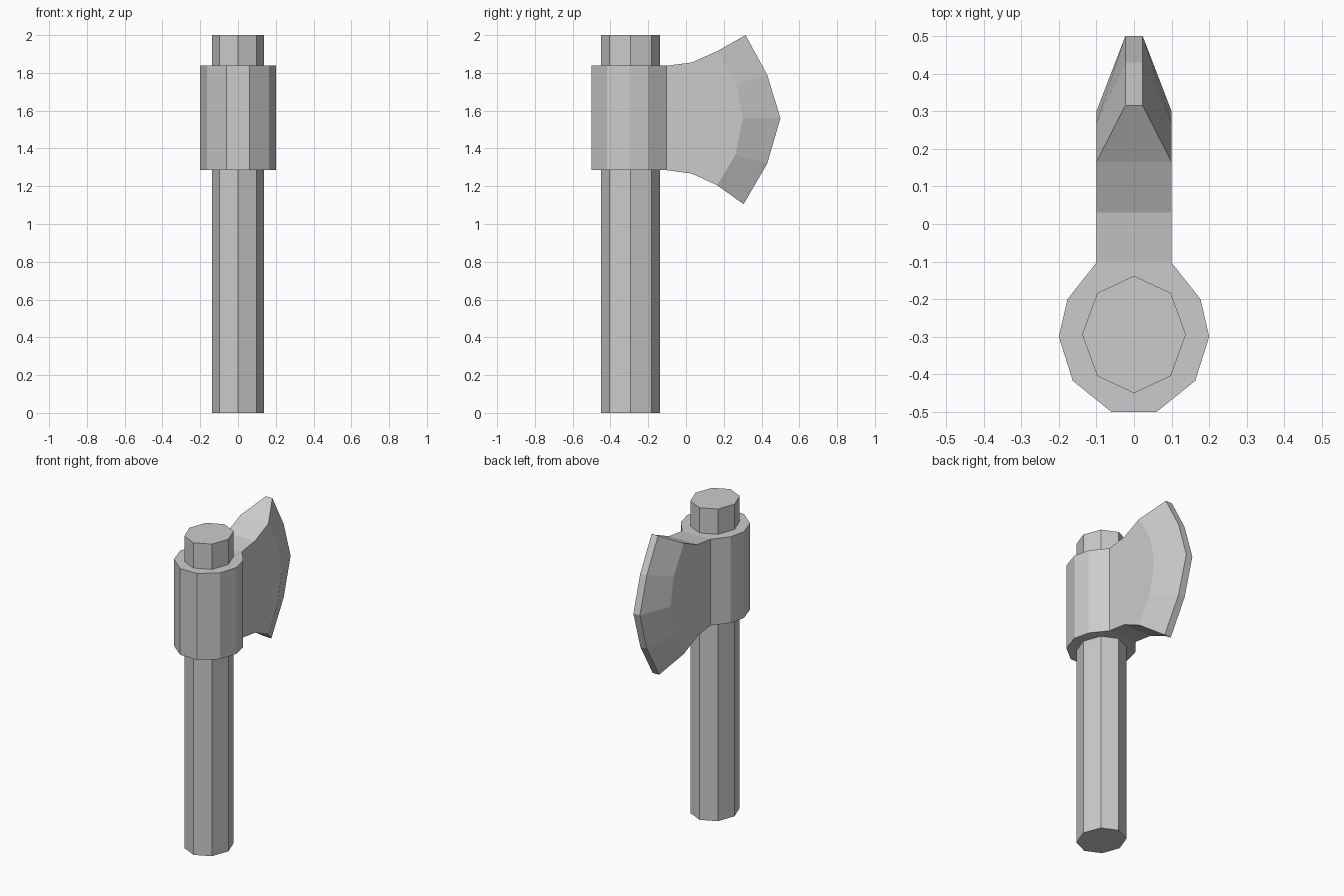
import bpy, bmesh
from math import sin, cos, pi

if "Cube" in bpy.data.objects:
    bpy.data.objects.remove(bpy.data.objects["Cube"])


def finish(name, bm):
    bmesh.ops.recalc_face_normals(bm, faces=bm.faces)
    mesh = bpy.data.meshes.new(name)
    bm.to_mesh(mesh)
    bm.free()
    obj = bpy.data.objects.new(name, mesh)
    bpy.context.collection.objects.link(obj)
    return obj


# Handle: slightly oval eight-sided shaft
bm = bmesh.new()
ring = [(0.138 * sin(i * pi / 4), -0.294 + 0.156 * cos(i * pi / 4)) for i in range(8)]
base = bm.faces.new([bm.verts.new((x, y, 0)) for x, y in ring])
ext = bmesh.ops.extrude_face_region(bm, geom=[base], use_keep_orig=True)
for v in ext["geom"]:
    if isinstance(v, bmesh.types.BMVert):
        v.co.z = 2.0
finish("handle", bm)

# Axe head: collar half-outline (x, y), blade points (y, z)
COLLAR = [(0.1, -0.103), (0.177, -0.2), (0.2, -0.3), (0.163, -0.417), (0.06, -0.5)]
Z_LOW, Z_HIGH = 1.285, 1.838
NECK_TOP, NECK_LOW = (0.03, 1.855), (0.03, 1.267)
RIDGE = [(0.165, 1.915), (0.267, 1.74), (0.3, 1.56), (0.262, 1.367), (0.165, 1.205)]
EDGE = [(0.315, 2.0), (0.43, 1.79), (0.5, 1.56), (0.43, 1.32), (0.305, 1.105)]

bm = bmesh.new()
sides = []
for s in (1, -1):
    top = [bm.verts.new((s * x, y, Z_HIGH)) for x, y in COLLAR]
    low = [bm.verts.new((s * x, y, Z_LOW)) for x, y in COLLAR]
    neck_top, neck_low = [bm.verts.new((s * 0.1, y, z)) for y, z in (NECK_TOP, NECK_LOW)]
    ridge = [bm.verts.new((s * 0.1, y, z)) for y, z in RIDGE]
    edge = [bm.verts.new((s * 0.023, y, z)) for y, z in EDGE]
    # Collar walls, flat cheek and sharpened bevel
    for i in range(4):
        bm.faces.new((top[i], top[i + 1], low[i + 1], low[i]))
        bm.faces.new((ridge[i], ridge[i + 1], edge[i + 1], edge[i]))
    bm.faces.new([top[0], neck_top, *ridge, neck_low, low[0]])
    rim = [top[0], neck_top, ridge[0], *edge, ridge[-1], neck_low, low[0]]
    sides.append((top, low, rim))

# Rim strip, back of the collar and its caps join the two sides
(top_r, low_r, rim_r), (top_l, low_l, rim_l) = sides
for i in range(len(rim_r) - 1):
    bm.faces.new((rim_r[i], rim_r[i + 1], rim_l[i + 1], rim_l[i]))
bm.faces.new((top_r[-1], top_l[-1], low_l[-1], low_r[-1]))
bm.faces.new(top_r + top_l[::-1])
bm.faces.new(low_r + low_l[::-1])
finish("axe_head", bm)
